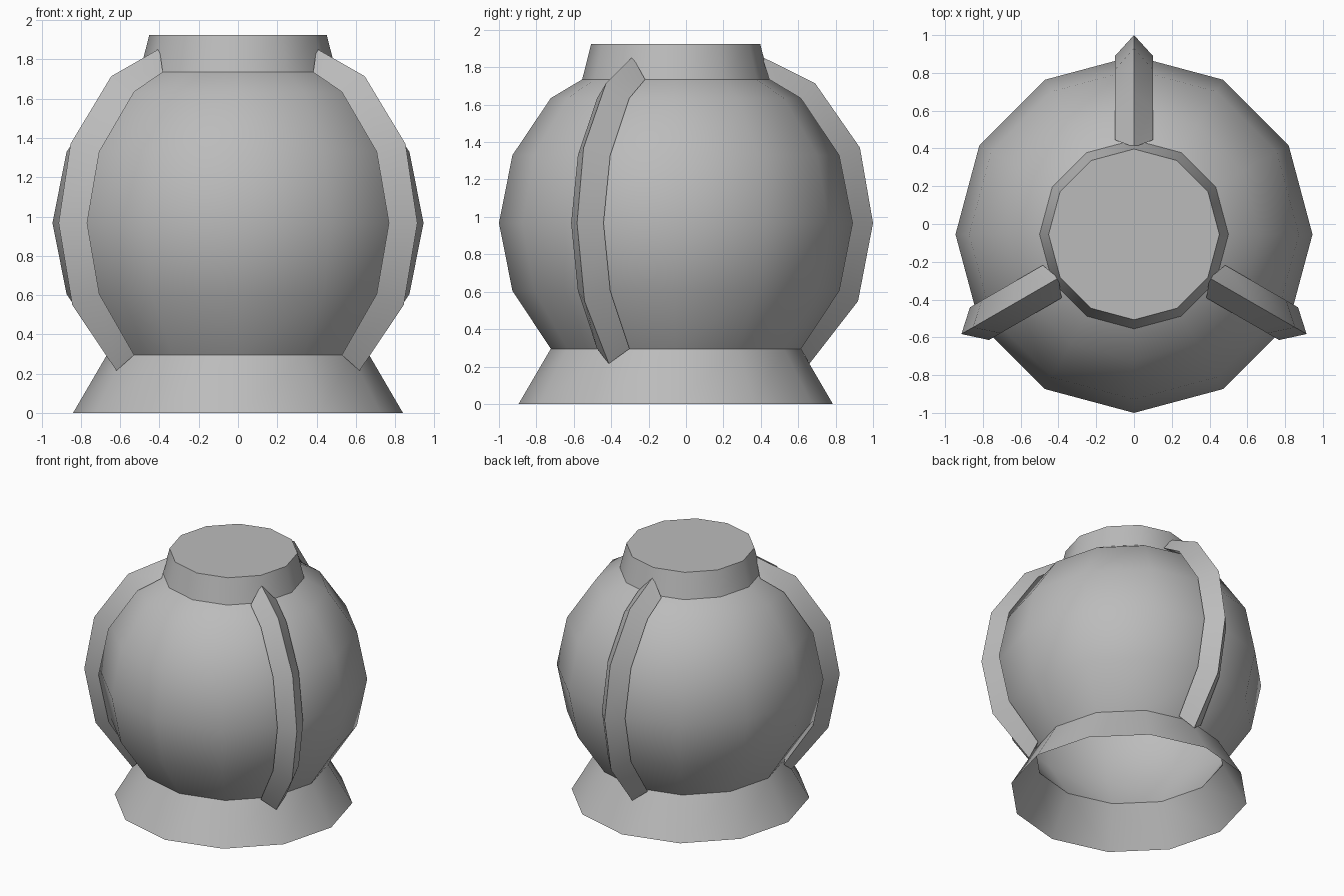
import bpy, bmesh, math
from mathutils import Matrix, Vector

cube = bpy.data.objects.get("Cube")
if cube:
    bpy.data.objects.remove(cube, do_unlink=True)

SIDES = 12
CENTRE = Vector((0, -0.055, 0))

grey = bpy.data.materials.new("plain grey")
grey.use_nodes = True
grey.diffuse_color = (0.5, 0.5, 0.5, 1)
grey.node_tree.nodes["Principled BSDF"].inputs["Base Color"].default_value = (0.5, 0.5, 0.5, 1)


def finish(bm, name):
    """Turn a bmesh into a smooth-shaded object with crisp edges."""
    mesh = bpy.data.meshes.new(name)
    bm.to_mesh(mesh)
    bm.free()
    mesh.materials.append(grey)
    obj = bpy.data.objects.new(name, mesh)
    obj.location = CENTRE
    bpy.context.collection.objects.link(obj)
    bpy.ops.object.select_all(action='DESELECT')
    obj.select_set(True)
    bpy.context.view_layer.objects.active = obj
    bpy.ops.object.shade_smooth_by_angle(angle=math.radians(40))
    return obj


def bridge(bm, rings):
    """Join consecutive closed rings with quads."""
    for low, high in zip(rings, rings[1:]):
        n = len(low)
        for i in range(n):
            j = (i + 1) % n
            bm.faces.new((low[i], low[j], high[j], high[i]))


# Round body: flared open skirt, globe and capped collar
globe = [(0.668, 0.295), (0.873, 0.605), (0.945, 0.967),
         (0.873, 1.33), (0.668, 1.635), (0.5, 1.735)]
profile = [(0.84, 0)] + globe + [(0.452, 1.925)]

bm = bmesh.new()
rings = []
for r, z in profile:
    rings.append([bm.verts.new((r * math.cos(a), r * math.sin(a), z))
                  for a in (math.tau * i / SIDES for i in range(SIDES))])
bridge(bm, rings)
bm.faces.new(rings[-1])
finish(bm, "globe_body")

# Three ridged fins that follow the globe
ridge = [(0.715, 0.215), (0.975, 0.55), (1.055, 0.967),
         (0.985, 1.37), (0.745, 1.715), (0.462, 1.855)]
for name, angle in (("back_fin", 90), ("right_fin", 210), ("left_fin", 330)):
    bm = bmesh.new()
    sections = []
    for (r, z), (tip_r, tip_z) in zip(globe, ridge):
        points = ((r, -0.1, z), (tip_r, 0, tip_z), (r, 0.1, z))
        sections.append([bm.verts.new(p) for p in points])
    bridge(bm, sections)
    bm.faces.new(sections[0][::-1])
    bm.faces.new(sections[-1])
    bmesh.ops.recalc_face_normals(bm, faces=bm.faces[:])
    bmesh.ops.transform(bm, matrix=Matrix.Rotation(math.radians(angle), 4, 'Z'),
                        verts=bm.verts[:])
    finish(bm, name)
